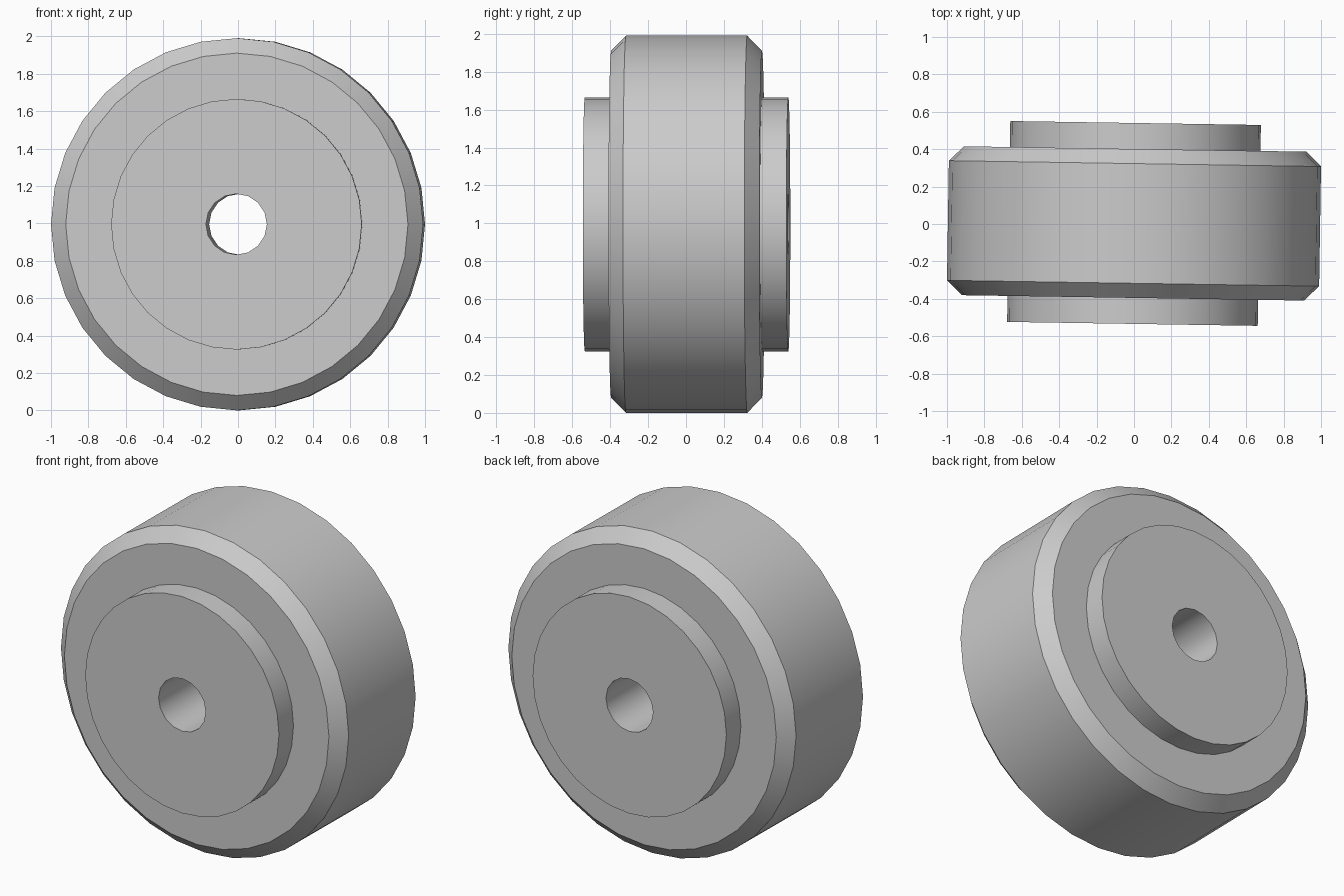
import bpy
import bmesh
from math import pi, radians
from mathutils import Matrix

if "Cube" in bpy.data.objects:
    bpy.data.objects.remove(bpy.data.objects["Cube"], do_unlink=True)

RADIUS, RIM_R, HUB_R, BORE_R = 0.995, 0.915, 0.67, 0.163
BODY_Y, STRAIGHT_Y, HUB_Y = 0.398, 0.32, 0.537
TURN = radians(-0.9)

grey = bpy.data.materials.new("plain grey")
grey.use_nodes = True
colour = (0.6, 0.6, 0.6, 1)
grey.diffuse_color = colour
grey.node_tree.nodes["Principled BSDF"].inputs["Base Color"].default_value = colour


def turned(name, profile, sides):
    """Closed solid of rings (radius, y) along the y axis, capped at both ends."""
    bm = bmesh.new()
    rings = []
    for r, y in profile:
        ring = bmesh.ops.create_circle(bm, segments=sides, radius=r)["verts"]
        bmesh.ops.transform(bm, verts=ring, matrix=Matrix.Translation((0, 0, y)))
        rings.append(ring)
    for a, b in zip(rings, rings[1:]):
        for i in range(sides):
            j = (i + 1) % sides
            bm.faces.new((a[i], a[j], b[j], b[i]))
    bm.faces.new(rings[0])
    bm.faces.new(rings[-1])
    bmesh.ops.recalc_face_normals(bm, faces=bm.faces)
    # Lay the axis along y, with the slight turn of the wheel about z
    bm.transform(Matrix.Translation((0, 0.003, RADIUS)) @ Matrix.Rotation(TURN, 4, "Z")
                 @ Matrix.Rotation(-pi / 2, 4, "X"))
    mesh = bpy.data.meshes.new(name)
    bm.to_mesh(mesh)
    bm.free()
    mesh.materials.append(grey)
    obj = bpy.data.objects.new(name, mesh)
    bpy.context.collection.objects.link(obj)
    return obj


# Chamfered wheel with a raised hub on each side, as one solid
half = [(RADIUS, STRAIGHT_Y), (RIM_R, BODY_Y), (HUB_R, BODY_Y), (HUB_R, HUB_Y)]
wheel = turned("wheel", [(r, -y) for r, y in reversed(half)] + half, 32)

# Bore through the middle
cutter = turned("bore_cutter", [(BORE_R, -1), (BORE_R, 1)], 16)
cutter.hide_render = True
cutter.hide_viewport = True
bore = wheel.modifiers.new("bore", "BOOLEAN")
bore.operation = "DIFFERENCE"
bore.solver = "EXACT"
bore.object = cutter

bpy.ops.object.select_all(action="DESELECT")
wheel.select_set(True)
bpy.context.view_layer.objects.active = wheel
bpy.ops.object.modifier_apply(modifier=bore.name)
bpy.data.objects.remove(cutter, do_unlink=True)
bpy.ops.object.shade_smooth_by_angle(angle=radians(30))
